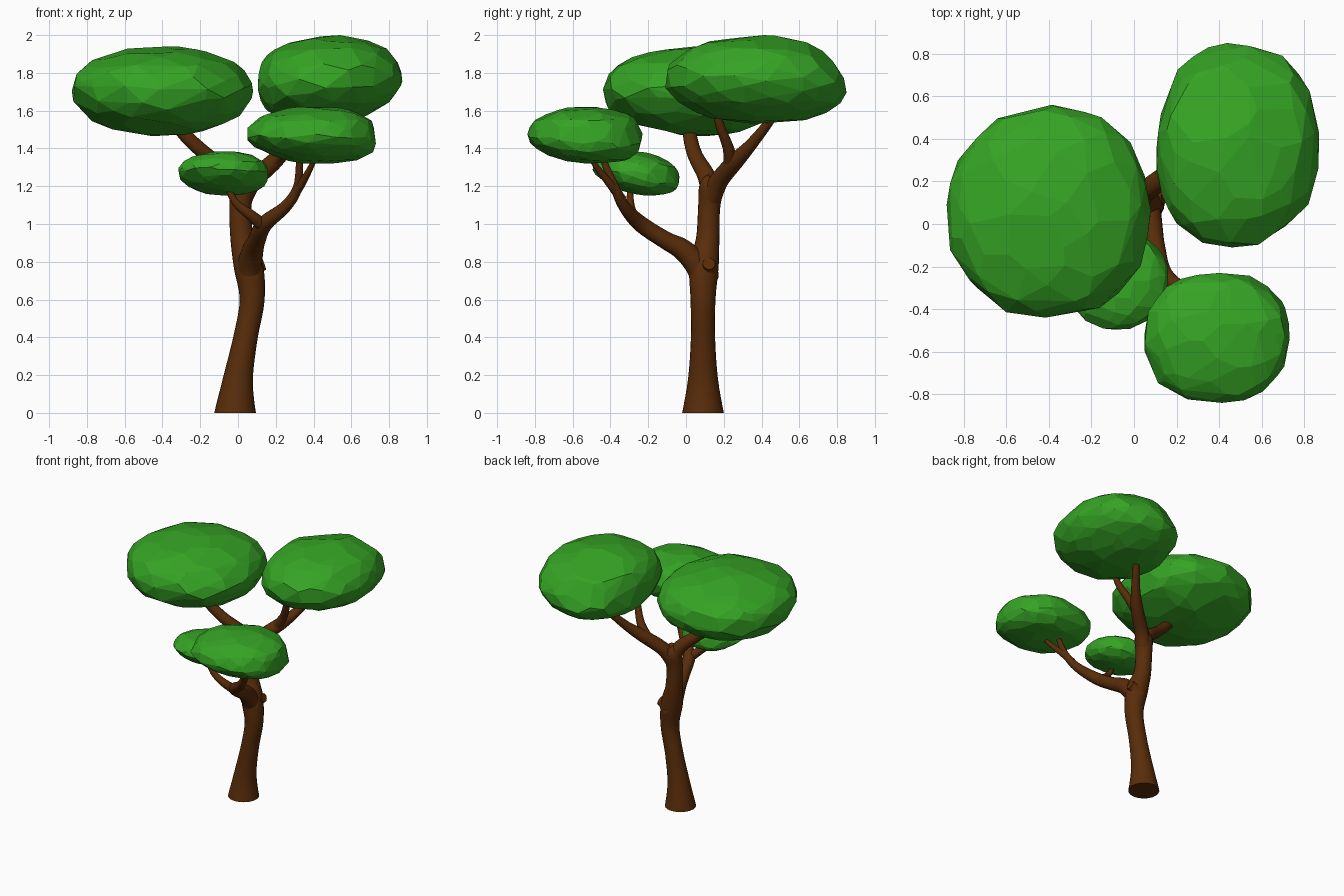
import bpy, bmesh, math, random
from mathutils import Vector

if "Cube" in bpy.data.objects:
    bpy.data.objects.remove(bpy.data.objects["Cube"])

random.seed(4)


def material(name, rgb):
    m = bpy.data.materials.new(name)
    m.diffuse_color = (*rgb, 1)
    m.use_nodes = True
    m.node_tree.nodes["Principled BSDF"].inputs["Base Color"].default_value = m.diffuse_color
    return m


BARK = material("bark", (0.1, 0.026, 0.003))
LEAF = material("leaf", (0.036, 0.37, 0.018))


def limb(name, points, sides=16):
    """Tapered smooth tube through (x, y, z, radius) points."""
    def spline(i, t):
        a, b, c, d = (Vector(points[min(max(i + k, 0), len(points) - 1)]) for k in (-1, 0, 1, 2))
        return 0.5 * (2 * b + (c - a) * t + (2 * a - 5 * b + 4 * c - d) * t * t
                      + (3 * b - a - 3 * c + d) * t ** 3)
    path = [spline(i, k / 4) for i in range(len(points) - 1) for k in range(4)]
    path.append(Vector(points[-1]))
    bm = bmesh.new()
    rings = []
    side = Vector((1, 0, 0))
    for i, p in enumerate(path):
        d = (path[min(i + 1, len(path) - 1)].xyz - path[max(i - 1, 0)].xyz).normalized()
        if i == 0 and p.z == 0:
            d = Vector((0, 0, 1))          # level cut at the ground
        side = (side - d * side.dot(d)).normalized()
        up = d.cross(side)
        rings.append([bm.verts.new(p.xyz + p.w * (side * math.cos(a) + up * math.sin(a)))
                      for a in (2 * math.pi * k / sides for k in range(sides))])
    for r, s in zip(rings, rings[1:]):
        for k in range(sides):
            n = (k + 1) % sides
            bm.faces.new((r[k], r[n], s[n], s[k]))
    bm.faces.new(rings[0][::-1])
    bm.faces.new(rings[-1])
    ob = finish(name, bm, BARK)
    bpy.ops.object.select_all(action='DESELECT')
    ob.select_set(True)
    bpy.context.view_layer.objects.active = ob
    bpy.ops.object.shade_smooth_by_angle(angle=math.radians(50))


def finish(name, bm, mat):
    me = bpy.data.meshes.new(name)
    bm.to_mesh(me)
    bm.free()
    me.materials.append(mat)
    ob = bpy.data.objects.new(name, me)
    bpy.context.collection.objects.link(ob)
    return ob


def foliage(name, lo, hi, top=(0, 0), bottom=(0, 0), box=2.2, equator=0.5, tilt=(0, 0)):
    """Faceted convex clump fitted to a box; top and bottom lean sideways, the rim can tilt."""
    bm = bmesh.new()
    bmesh.ops.create_icosphere(bm, subdivisions=3, radius=1)
    pts = []
    for v in random.sample(list(bm.verts), min(140, len(bm.verts))):
        jitter = Vector([random.uniform(-0.1, 0.1) for _ in range(3)])
        p = (v.co + jitter).normalized()
        p = p / sum(abs(c) ** box for c in p) ** (1 / box) * random.uniform(0.98, 1.02)
        lean = top if p.z > 0 else bottom
        p.x += lean[0] * abs(p.z)
        p.y += lean[1] * abs(p.z)
        p.z *= (1 - equator if p.z > 0 else equator) * 2
        p.z += tilt[0] * p.x + tilt[1] * p.y
        pts.append(p)
    bm.free()
    mn = [min(p[i] for p in pts) for i in range(3)]
    mx = [max(p[i] for p in pts) for i in range(3)]
    bm = bmesh.new()
    for p in pts:
        bm.verts.new([lo[i] + (p[i] - mn[i]) / (mx[i] - mn[i]) * (hi[i] - lo[i]) for i in range(3)])
    bmesh.ops.convex_hull(bm, input=bm.verts)
    loose = [v for v in bm.verts if not v.link_faces]
    bmesh.ops.delete(bm, geom=loose, context='VERTS')
    bmesh.ops.dissolve_limit(bm, angle_limit=math.radians(6), verts=bm.verts, edges=bm.edges)
    bmesh.ops.recalc_face_normals(bm, faces=bm.faces)
    finish(name, bm, LEAF)


# Trunk with flared foot
limb("trunk", [(-0.015, 0.09, 0, 0.11), (0, 0.09, 0.18, 0.079), (0.04, 0.09, 0.4, 0.064),
               (0.075, 0.09, 0.6, 0.066), (0.055, 0.095, 0.78, 0.078), (0.022, 0.115, 0.92, 0.062),
               (0.012, 0.122, 1.08, 0.058), (0.025, 0.135, 1.2, 0.064), (0.04, 0.15, 1.25, 0.035)], 20)
# Cut-off stub on the trunk
limb("trunk_knot", [(0.06, 0.115, 0.73, 0.06), (0.105, 0.12, 0.775, 0.042), (0.138, 0.122, 0.79, 0.033)], 10)

# Upper limbs
limb("left_branch", [(0.02, 0.135, 1.14, 0.055), (-0.03, 0.11, 1.25, 0.048), (-0.16, 0.05, 1.36, 0.04),
                     (-0.27, 0.022, 1.46, 0.037), (-0.34, 0.018, 1.55, 0.034)])
limb("back_branch", [(0.02, 0.13, 1.13, 0.055), (0.08, 0.175, 1.23, 0.05), (0.19, 0.26, 1.33, 0.045),
                     (0.27, 0.34, 1.415, 0.033), (0.35, 0.44, 1.54, 0.024), (0.38, 0.47, 1.6, 0.02)])
limb("back_twig", [(0.15, 0.24, 1.29, 0.042), (0.23, 0.225, 1.40, 0.03), (0.29, 0.18, 1.52, 0.024),
                   (0.32, 0.155, 1.64, 0.02)], 12)

# Front limb with its twigs
limb("front_branch", [(0.066, 0.095, 0.64, 0.05), (0.062, 0.065, 0.77, 0.064), (0.078, -0.015, 0.862, 0.057),
                      (0.10, -0.11, 0.915, 0.047), (0.14, -0.24, 1.0, 0.043), (0.25, -0.325, 1.09, 0.032),
                      (0.315, -0.375, 1.19, 0.025), (0.325, -0.43, 1.32, 0.018), (0.33, -0.45, 1.4, 0.014)])
limb("front_twig", [(0.28, -0.34, 1.13, 0.026), (0.335, -0.40, 1.21, 0.022), (0.39, -0.48, 1.31, 0.015),
                    (0.42, -0.52, 1.39, 0.012)], 12)
limb("small_twig", [(0.14, -0.23, 0.985, 0.036), (0.07, -0.28, 1.045, 0.029), (-0.01, -0.295, 1.11, 0.021),
                    (-0.06, -0.295, 1.2, 0.014)], 12)

# Leaf clumps
foliage("left_foliage", (-0.88, -0.44, 1.465), (0.08, 0.56, 1.94), equator=0.52, box=2.1)
foliage("back_foliage", (0.105, -0.11, 1.53), (0.87, 0.85, 2.0), top=(-0.15, -0.2), bottom=(0, 0.4),
        tilt=(0.15, 0.22))
foliage("front_foliage", (0.05, -0.84, 1.32), (0.73, -0.23, 1.62), top=(0.1, 0.05), bottom=(0.2, 0.2))
foliage("small_foliage", (-0.315, -0.495, 1.15), (0.16, -0.035, 1.385), top=(0.05, 0.05), bottom=(0.1, 0.2),
        tilt=(0, -0.2), box=2.1)
